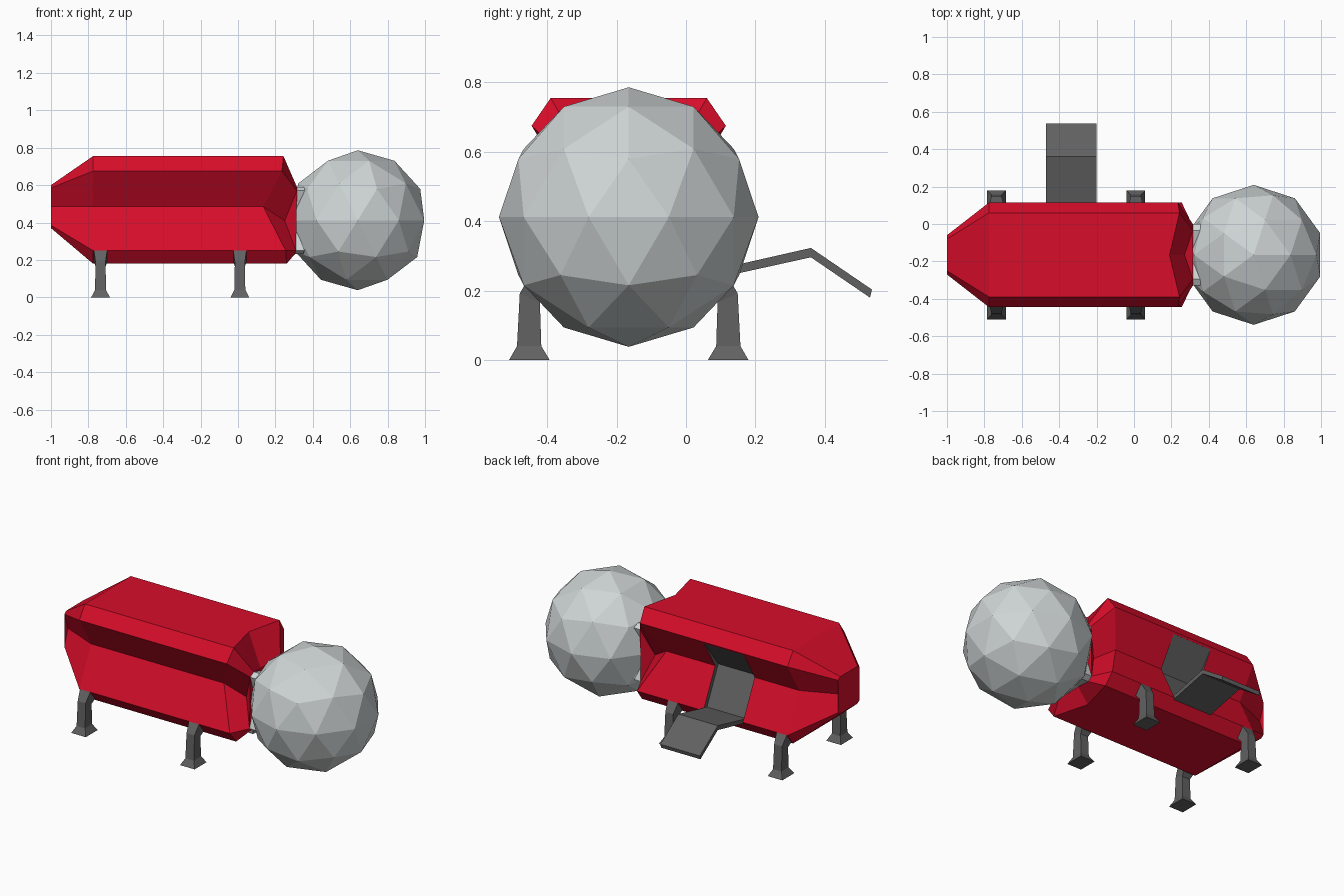
import bpy, bmesh

if "Cube" in bpy.data.objects:
    bpy.data.objects.remove(bpy.data.objects["Cube"])

CY = -0.165  # lengthwise centre line of the vehicle


def material(name, rgb):
    m = bpy.data.materials.new(name)
    m.diffuse_color = (*rgb, 1)
    m.use_nodes = True
    m.node_tree.nodes["Principled BSDF"].inputs["Base Color"].default_value = m.diffuse_color
    return m


RED = material("red_paint", (0.68, 0.004, 0.023))
SILVER = material("silver_grey", (0.62, 0.66, 0.66))
DARK = material("dark_grey", (0.12, 0.12, 0.12))


def finish(name, bm, mats):
    bmesh.ops.recalc_face_normals(bm, faces=bm.faces)
    me = bpy.data.meshes.new(name)
    bm.to_mesh(me)
    bm.free()
    for m in mats:
        me.materials.append(m)
    ob = bpy.data.objects.new(name, me)
    bpy.context.collection.objects.link(ob)
    return ob


def loft(name, rings, mats):
    """Skin a list of equal-length point rings and cap both ends."""
    bm = bmesh.new()
    vs = [[bm.verts.new(p) for p in r] for r in rings]
    n = len(vs[0])
    for a, b in zip(vs, vs[1:]):
        for i in range(n):
            j = (i + 1) % n
            bm.faces.new((a[i], a[j], b[j], b[i]))
    caps = [bm.faces.new(vs[0]), bm.faces.new(vs[-1])]
    bmesh.ops.triangulate(bm, faces=caps)
    return finish(name, bm, mats)


def prism(name, profile, x0, x1, mats):
    """Extrude a (y, z) profile along x."""
    return loft(name, [[(x, y, z) for y, z in profile] for x in (x0, x1)], mats)


def mirrored(half):
    """Half ring of (x, half width, z), top middle to bottom middle."""
    right = [(x, CY + w, z) for x, w, z in half]
    left = [(x, CY - w, z) for x, w, z in half[1:-1]]
    return right + left[::-1]


# Body: pinched-waist section, narrowing at the tail and notched at the nose
section = [(0, .755), (.225, .755), (.28, .675), (.165, .485),
           (.28, .25), (.225, .18), (0, .18)]
tail = [(0, .60), (.085, .60), (.105, .585), (.07, .485),
        (.105, .385), (.085, .37), (0, .37)]
nose_x = [.19, .243, .235, .135, .255, .26, .20]
mouth = [(.27, 0, .55), (.315, .13, .59), (.315, .165, .57), (.25, .11, .41),
         (.31, .165, .25), (.305, .13, .232), (.27, 0, .27)]
body = loft("body", [
    mirrored([(-1, w, z) for w, z in tail]),
    mirrored([(-.775, w, z) for w, z in section]),
    mirrored([(x, w, z) for x, (w, z) in zip(nose_x, section)]),
    mirrored(mouth)], [RED, DARK])

# Doorway recess, cut into the back side
cutter = prism("doorway_cutter",
               [(.108, .664), (-.03, .485), (.083, .255), (.2, .25), (.2, .664)],
               -.47, -.20, [DARK])
cutter.hide_render = True
cutter.hide_viewport = True
cut = body.modifiers.new("doorway", "BOOLEAN")
cut.operation = "DIFFERENCE"
cut.solver = "EXACT"
cut.material_mode = "TRANSFER"
cut.object = cutter

# Folding ramp
prism("ramp", [(.06, .255), (.36, .323), (.536, .203), (.53, .18),
               (.36, .296), (.06, .23)], -.47, -.20, [DARK])

# Collar between body and cockpit
loft("collar", [mirrored([(x + d, w, z) for x, w, z in mouth]) for d in (0, .045)],
     [SILVER])

# Spherical cockpit
bm = bmesh.new()
bmesh.ops.create_icosphere(bm, subdivisions=2, radius=.374)
bmesh.ops.translate(bm, verts=bm.verts, vec=(.64, CY, .412))
finish("cockpit_sphere", bm, [SILVER])


# Legs: flared foot, straight shin, knee leaning into the body
def leg(name, x, side):
    # (half width in x, inner y, inner z, outer y, outer z)
    steps = [(.05, .228, 0, .345, 0), (.029, .252, .04, .322, .04),
             (.027, .256, .165, .314, .192), (.035, .235, .19, .28, .25),
             (.035, .20, .21, .23, .26)]
    rings = []
    for h, yi, zi, yo, zo in steps:
        a, b = CY + side * yi, CY + side * yo
        rings.append([(x - h, a, zi), (x + h, a, zi), (x + h, b, zo), (x - h, b, zo)])
    loft(name, rings, [DARK])


for x, end in ((-.735, "tail"), (.01, "nose")):
    for side, label in ((-1, "front"), (1, "back")):
        leg(f"{label}_{end}_leg", x, side)
